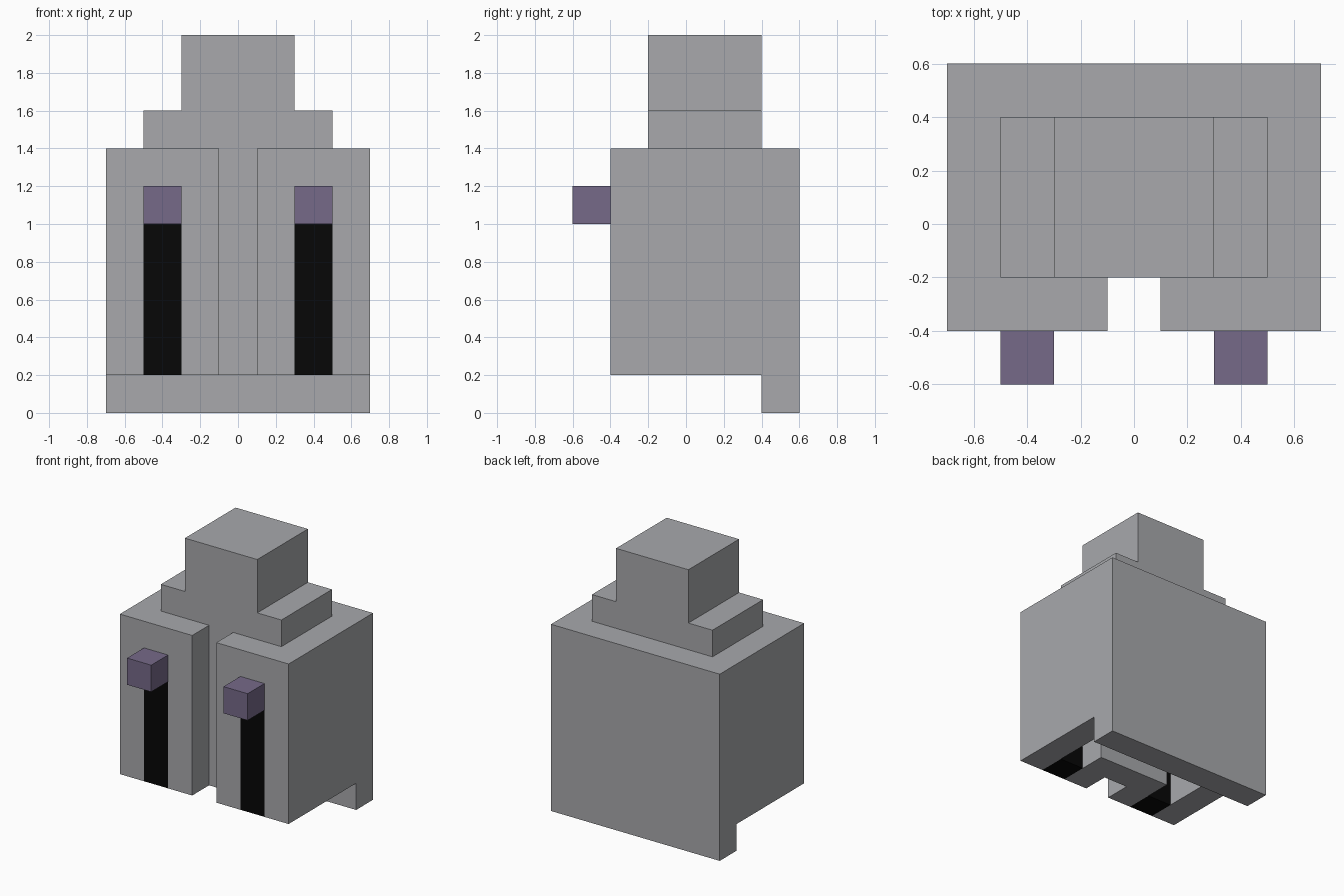
import bpy
import bmesh
from mathutils import Vector
from itertools import product

if "Cube" in bpy.data.objects:
    bpy.data.objects.remove(bpy.data.objects["Cube"])

UNIT = 0.2                               # every part sits on a 0.2 block grid
ORIGIN = Vector((-0.7, -0.6, 0.0))


def material(name, rgb):
    m = bpy.data.materials.new(name)
    m.diffuse_color = (*rgb, 1.0)
    m.use_nodes = True
    m.node_tree.nodes["Principled BSDF"].inputs["Base Color"].default_value = m.diffuse_color
    return m


def box(x0, x1, y0, y1, z0, z1):
    """Grid cells filled by a box given in world units."""
    lo = [round((a - o) / UNIT) for a, o in zip((x0, y0, z0), ORIGIN)]
    hi = [round((a - o) / UNIT) for a, o in zip((x1, y1, z1), ORIGIN)]
    return set(product(*(range(a, b) for a, b in zip(lo, hi))))


def pair(x0, x1, *rest):
    """The same box on both sides of x = 0."""
    return box(x0, x1, *rest) | box(-x1, -x0, *rest)


# Robe with hollow underside: side walls, long back, front panels, inner column
stripes = pair(0.3, 0.5, -0.4, -0.2, 0.2, 1.0)
robe = pair(0.5, 0.7, -0.4, 0.6, 0.2, 1.4)
robe |= box(-0.7, 0.7, 0.4, 0.6, 0.0, 1.4)
robe |= pair(0.1, 0.7, -0.4, -0.2, 0.2, 1.4) - stripes
robe |= box(-0.3, 0.3, -0.2, 0.0, 0.2, 1.4)

parts = {
    "robe": (robe, material("grey cloth", (0.392, 0.397, 0.415))),
    "shoulders": (box(-0.5, 0.5, -0.2, 0.4, 1.4, 1.6), "grey cloth"),
    "head": (box(-0.3, 0.3, -0.2, 0.4, 1.6, 2.0), "grey cloth"),
    "sleeve_openings": (stripes, material("black", (0.002, 0.002, 0.002))),
    "hands": (pair(0.3, 0.5, -0.6, -0.4, 1.0, 1.2),
              material("dull purple", (0.181, 0.144, 0.250))),
}
solid = set().union(*(cells for cells, _ in parts.values()))

# Build each part from only its exposed block faces
for name, (cells, mat) in parts.items():
    bm = bmesh.new()
    for cell in sorted(cells):
        for axis, side in product(range(3), (0, 1)):
            near = list(cell)
            near[axis] += 1 if side else -1
            if tuple(near) in solid:
                continue
            u, v = (axis + 1) % 3, (axis + 2) % 3
            corners = []
            for a, b in ((0, 0), (1, 0), (1, 1), (0, 1)):
                p = Vector(cell)
                p[axis] += side
                p[u] += a
                p[v] += b
                corners.append(bm.verts.new(ORIGIN + p * UNIT))
            bm.faces.new(corners if side else corners[::-1])
    bmesh.ops.remove_doubles(bm, verts=bm.verts, dist=0.001)
    mesh = bpy.data.meshes.new(name)
    bm.to_mesh(mesh)
    bm.free()
    mesh.materials.append(bpy.data.materials[mat] if isinstance(mat, str) else mat)
    bpy.context.collection.objects.link(bpy.data.objects.new(name, mesh))
